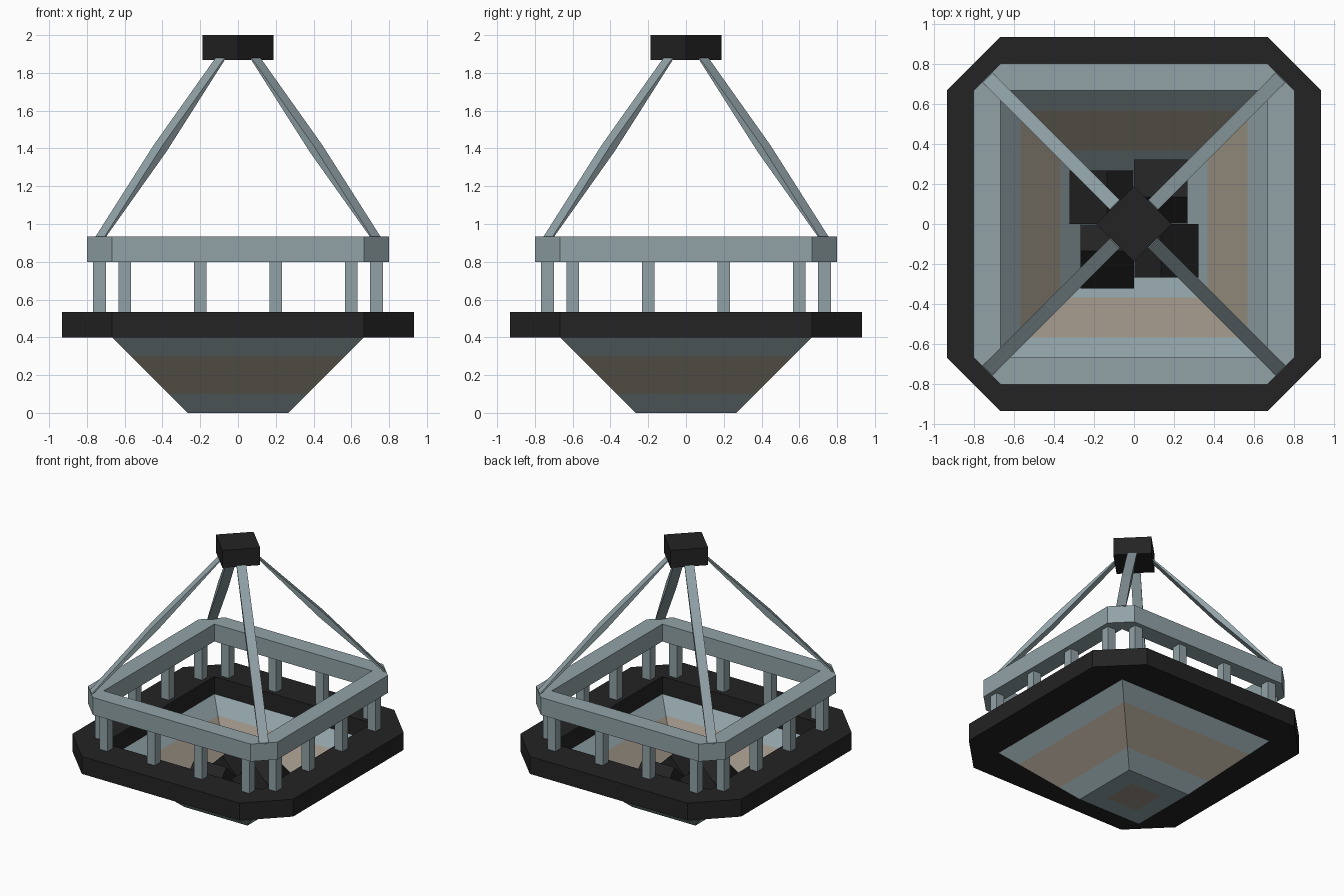
import bpy
from math import pi, sin, cos
from mathutils import Matrix, Vector

if "Cube" in bpy.data.objects:
    bpy.data.objects.remove(bpy.data.objects["Cube"])


def material(name, rgb):
    m = bpy.data.materials.new(name)
    m.diffuse_color = (*rgb, 1)
    m.use_nodes = True
    m.node_tree.nodes["Principled BSDF"].inputs["Base Color"].default_value = m.diffuse_color
    return m


STEEL = material("blue grey metal", (0.285, 0.365, 0.39))
TAN = material("warm stone", (0.33, 0.29, 0.235))
DARK = material("charcoal black", (0.017, 0.017, 0.017))


def mesh_object(name, verts, faces, *mats):
    me = bpy.data.meshes.new(name)
    me.from_pydata([tuple(v) for v in verts], [], faces)
    for m in mats:
        me.materials.append(m)
    ob = bpy.data.objects.new(name, me)
    bpy.context.collection.objects.link(ob)
    return ob


def prism(name, bottom, top, mat):
    """Solid between two matching loops of points."""
    n = len(bottom)
    faces = [tuple(reversed(range(n))), tuple(range(n, 2 * n))]
    faces += [(i, (i + 1) % n, (i + 1) % n + n, i + n) for i in range(n)]
    return mesh_object(name, bottom + top, faces, mat)


def box(name, center, size, mat, rot=Matrix.Identity(3)):
    x, y, z = (s / 2 for s in size)
    ring = [(-x, -y), (x, -y), (x, y), (-x, y)]
    loops = [[rot @ (Vector((a, b, h)) + Vector(center)) for a, b in ring] for h in (-z, z)]
    return prism(name, loops[0], loops[1], mat)


def frame(name, half, inner, z0, z1, mat):
    """Chamfered outer outline with a sharp square opening."""
    verts, faces = [], []
    for z in (z0, z1):
        for k in range(4):
            r = Matrix.Rotation(k * pi / 2, 3, 'Z')
            verts += [r @ Vector(p) for p in
                      ((-inner, -half, z), (inner, -half, z), (inner, -inner, z))]
    for k in range(4):
        a, b, c = 3 * k, 3 * k + 1, 3 * k + 2
        nxt, prev = (3 * k + 3) % 12, (3 * k - 1) % 12
        faces += [(a + 12, b + 12, c + 12, prev + 12), (b + 12, nxt + 12, c + 12),
                  (prev, c, b, a), (c, nxt, b),
                  (a, b, b + 12, a + 12), (b, nxt, nxt + 12, b + 12),
                  (c, prev, prev + 12, c + 12)]
    return mesh_object(name, verts, faces, mat)


# Dark rim and upper railing
frame("rim", 0.933, 0.667, 0.4, 0.533, DARK)
frame("top_rail", 0.8, 0.667, 0.8, 0.933, STEEL)

# Thin banded bowl: square rings from the floor centre up to the rim
levels = [(0.13, 0), (0.267, 0), (0.367, 0.1), (0.567, 0.3), (0.667, 0.4)]
verts = [(sx * h, sy * h, z) for h, z in levels
         for sx, sy in ((-1, -1), (1, -1), (1, 1), (-1, 1))]
faces = [(0, 3, 2, 1)]
for i in range(4):
    for j in range(4):
        k = (j + 1) % 4
        faces.append((4 * i + j, 4 * i + k, 4 * i + 4 + k, 4 * i + 4 + j))
bowl = mesh_object("bowl", verts, faces, STEEL, TAN)
for p in bowl.data.polygons:
    centre_patch = p.index == 0
    p.material_index = int(centre_patch or 0.15 < p.center.z < 0.25)

# Repeated parts, one set for each quarter turn
for k in range(4):
    turn = Matrix.Rotation(k * pi / 2, 3, 'Z')

    # Railing posts
    for i, x in enumerate((-0.6, -0.2, 0.2, 0.6)):
        box(f"post_{k}_{i}", (x, -0.733, 0.667), (0.067, 0.067, 0.267), STEEL, turn)

    # Tilted coal block
    s = 0.7071
    prof = [(-0.19, 0.003), (-0.002, 0.19), (-0.135, 0.323), (-0.323, 0.135)]
    loops = [[turn @ Vector((x, y, z)) for x, z in prof] for y in (0.268, 0.0)]
    prism(f"coal_{k}", loops[0], loops[1], DARK)

    # Hanging bar: flat strip, slightly thicker at the middle
    diag = turn @ Matrix.Rotation(pi / 4, 3, 'Z')
    d0, d1 = 1.035, 0.133
    z0, z1 = 0.925, 1.875
    normal = Vector((z1 - z0, 0, d0 - d1)).normalized()
    a, b = Vector((d0, 0, z0)), Vector((d1, 0, z1))
    mid = (a + b) / 2
    path = [a - normal * 0.004, mid - normal * 0.022, b - normal * 0.004,
            b + normal * 0.004, mid + normal * 0.022, a + normal * 0.004]
    sides = [[diag @ (p + Vector((0, w, 0))) for p in path] for w in (0.034, -0.034)]
    prism(f"hanging_bar_{k}", sides[0], sides[1], STEEL)

# Ceiling block, turned by an eighth
box("ceiling_block", (0, 0, 1.9335), (0.265, 0.265, 0.133), DARK,
    Matrix.Rotation(pi / 4, 3, 'Z'))
